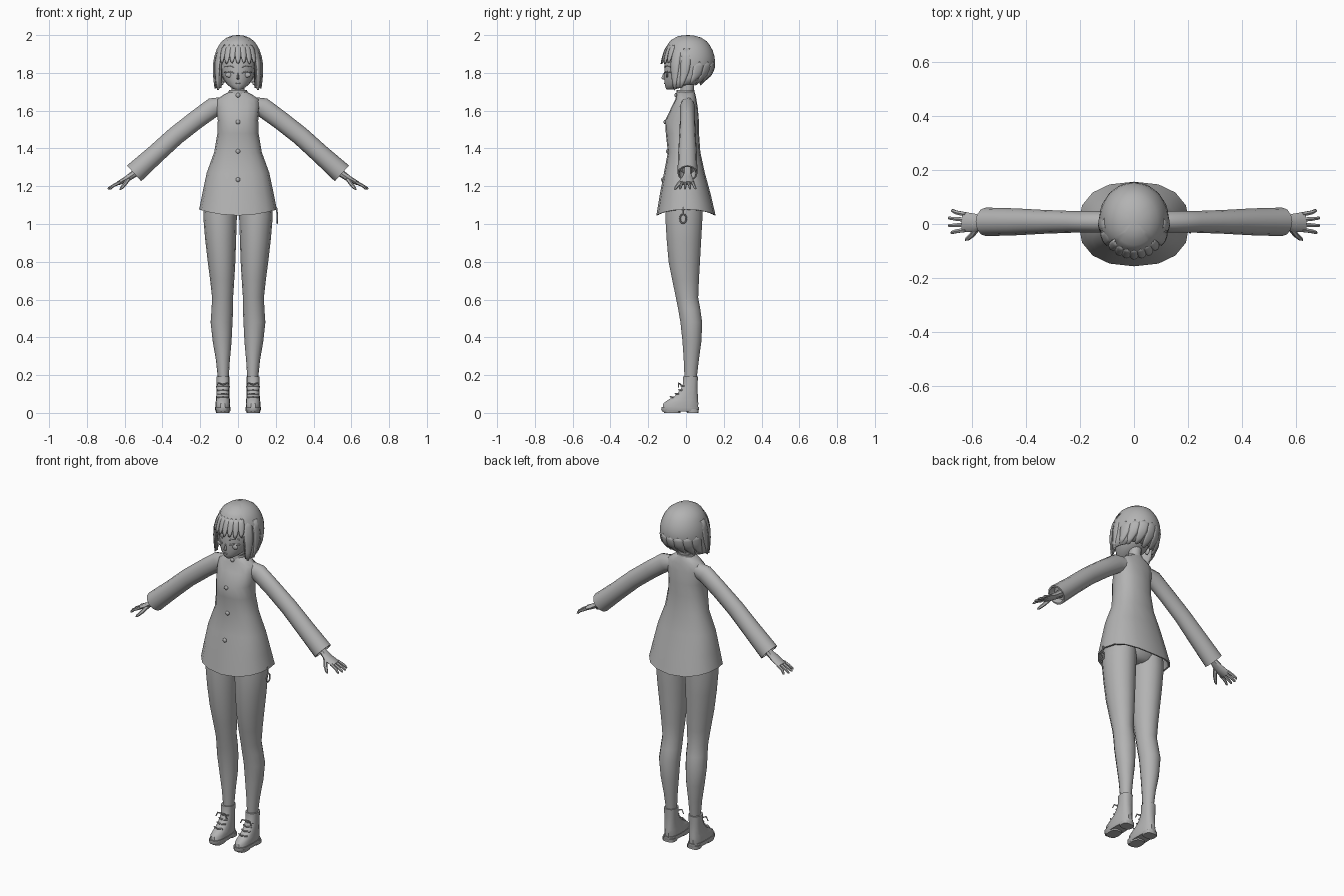
import bpy, bmesh, math
from mathutils import Vector as V

grey = bpy.data.materials.new("plain_grey")
grey.diffuse_color = (0.45, 0.45, 0.45, 1)


def finish(name, bm, mirror=False, thick=0):
    if not thick:
        bmesh.ops.recalc_face_normals(bm, faces=bm.faces)
    me = bpy.data.meshes.new(name)
    bm.to_mesh(me)
    bm.free()
    me.materials.append(grey)
    ob = bpy.data.objects.new(name, me)
    bpy.context.collection.objects.link(ob)
    if thick:
        m = ob.modifiers.new("thickness", 'SOLIDIFY')
        m.thickness, m.offset = thick, -1
    if mirror:
        ob.modifiers.new("mirror", 'MIRROR')
    return ob


def loft(name, rings, n=12, power=1.0, caps=True, mirror=False, shape=None, bm=None):
    """Skin rings given as (centre, u, v)."""
    own = bm is None
    bm = bmesh.new() if own else bm
    rows = []
    for c, u, v in rings:
        row = []
        for i in range(n):
            a = 2 * math.pi * i / n
            ca, sa = [math.copysign(abs(k) ** power, k) for k in (math.cos(a), math.sin(a))]
            p = V(c) + V(u) * ca + V(v) * sa
            row.append(bm.verts.new(shape(p) if shape else p))
        rows.append(row)
    for r, s in zip(rows, rows[1:]):
        for i in range(n):
            j = (i + 1) % n
            bm.faces.new((r[i], r[j], s[j], s[i]))
    if caps:
        bm.faces.new(rows[0])
        bm.faces.new(rows[-1])
    return finish(name, bm, mirror) if own else None


def levels(table, x=0):
    """Horizontal rings from (z, half width, front y, back y)."""
    return [((x, (f + b) / 2, z), (w, 0, 0), (0, (b - f) / 2, 0)) for z, w, f, b in table]


def path(pts, side=(0, 1, 0)):
    """Rings along a path of (point, half height, half depth)."""
    out = []
    for i, (p, h, d) in enumerate(pts):
        t = (V(pts[min(i + 1, len(pts) - 1)][0]) - V(pts[max(i - 1, 0)][0])).normalized()
        u = t.cross(V(side)).normalized()
        out.append((p, u * h, u.cross(t).normalized() * d))
    return out


def ball(name, loc, size, mirror=False):
    bm = bmesh.new()
    bmesh.ops.create_uvsphere(bm, u_segments=12, v_segments=8, radius=1)
    bmesh.ops.scale(bm, vec=size, verts=bm.verts)
    bmesh.ops.translate(bm, vec=loc, verts=bm.verts)
    return finish(name, bm, mirror)


# Coat: flared body with arched hem and an inner lining
def hem(p):
    if p.z < 1.06:
        p.z += 0.03 * (p.x / 0.2) ** 2
    return p


loft("coat", levels([
    (1.70, .045, -.045, .045), (1.685, .075, -.05, .05), (1.66, .112, -.056, .055),
    (1.62, .116, -.076, .062), (1.55, .107, -.11, .068), (1.48, .109, -.107, .069),
    (1.38, .126, -.096, .076), (1.27, .166, -.117, .10), (1.16, .189, -.138, .13),
    (1.045, .206, -.157, .157), (1.047, .196, -.147, .147), (1.15, .178, -.124, .115)]),
    n=16, power=.85, shape=hem)
loft("collar", levels([(1.66, .055, -.052, .047), (1.71, .048, -.05, .045),
                       (1.71, .040, -.042, .037), (1.68, .04, -.042, .037)]), n=16)
for z, y in ((1.682, -.053), (1.54, -.111), (1.385, -.098), (1.235, -.124)):
    ball("coat_button", (0, y, z), (.012, .008, .012))

# Sleeves with hollow cuffs
loft("sleeve", path([((.07, .008, 1.632), .042, .036), ((.13, .008, 1.618), .052, .04),
                     ((.22, .008, 1.553), .05, .04), ((.33, .008, 1.467), .05, .044),
                     ((.44, .008, 1.367), .051, .05), ((.55, .008, 1.268), .056, .053)])
     + path([((.52, .008, 1.295), .04, .04), ((.55, .008, 1.268), .047, .045)])[::-1], mirror=True)

# Hands: palm, four fingers and a thumb
bm = bmesh.new()
loft("", path([((.50, .008, 1.305), .024, .024), ((.555, .008, 1.262), .019, .022),
               ((.59, .004, 1.238), .016, .034), ((.635, .008, 1.215), .011, .037)]), n=8, bm=bm)
for y0, y1, x1 in ((.036, .050, .678), (.016, .022, .69), (-.003, -.006, .69), (-.022, -.032, .68)):
    loft("", path([((.625, y0, 1.22), .009, .009), ((.66, (y0 + y1) / 2, 1.203), .008, .008),
                   ((x1 - .004, y1, 1.188), .006, .006), ((x1, y1, 1.185), .002, .002)]), n=6, bm=bm)
loft("", path([((.58, -.012, 1.24), .012, .012), ((.60, -.04, 1.21), .01, .01),
               ((.618, -.055, 1.19), .008, .008), ((.626, -.06, 1.182), .003, .003)], (1, 0, 0)), n=6, bm=bm)
finish("hand", bm, True)

# Pelvis and legs
loft("pelvis", levels([(1.2, .14, -.09, .08), (1.1, .165, -.1, .09), (1.06, .12, -.08, .075),
                       (1.045, .05, -.05, .05)]), n=14)
legs = []
for z, xi, xo, f, b in ((1.15, .008, .175, -.105, .09), (1.04, .006, .184, -.112, .09),
                        (.92, .01, .174, -.105, .083), (.8, .014, .16, -.094, .076),
                        (.7, .02, .147, -.074, .07), (.61, .026, .137, -.055, .066),
                        (.55, .026, .14, -.043, .077), (.48, .029, .145, -.031, .087),
                        (.38, .034, .134, -.02, .083), (.28, .043, .117, -.013, .069),
                        (.17, .05, .105, -.008, .056)):
    legs += levels([(z, (xo - xi) / 2, f, b)], (xo + xi) / 2)
loft("leg", legs, n=14, mirror=True)

# Ankle boots with sole, heel, laces and bow
loft("boot", levels([(.025, .038, -.126, .066), (.05, .039, -.122, .067), (.068, .037, -.098, .066),
                     (.09, .035, -.06, .064), (.12, .034, -.032, .062), (.15, .034, -.018, .062),
                     (.192, .035, -.016, .064), (.192, .029, -.01, .057)], .08), n=14, power=.8, mirror=True)
loft("boot_sole", levels([(.008, .038, -.128, .066), (.016, .041, -.133, .07), (.032, .041, -.132, .07)], .08),
     n=14, power=.75, mirror=True)
loft("boot_heel", levels([(0, .036, .005, .066), (.02, .037, 0, .068)], .08), power=.6, mirror=True)
loft("boot_tread", levels([(0, .034, -.115, -.03), (.02, .037, -.125, -.025)], .08), power=.7, mirror=True)
bm = bmesh.new()
for y, z in ((-.083, .083), (-.056, .1), (-.038, .12), (-.026, .142)):
    loft("", path([((.052, y + .016, z), .004, .004), ((.08, y, z + .002), .004, .004),
                   ((.108, y + .016, z), .004, .004)], (0, 0, 1)), n=6, bm=bm)
for s in (-1, 1):
    loft("", path([((.08, -.026, .15), .004, .004), ((.08 + s * .025, -.04, .158), .004, .004),
                   ((.08 + s * .036, -.04, .135), .003, .003)], (0, 1, .3)), n=6, bm=bm)
finish("boot_laces", bm, True)

# Strap hanging at the hem
bm = bmesh.new()
loop = []
for i in range(13):
    a = math.pi * 2 * i / 12
    loop.append(((.208, -.015 + .017 * math.sin(a), 1.028 - .024 * math.cos(a)), .004, .004))
loft("", path(loop, (1, 0, 0)), n=6, bm=bm)
loft("", path([((.203, -.015, 1.09), .004, .004), ((.208, -.015, 1.05), .004, .004)]), n=6, bm=bm)
finish("hem_strap", bm)

# Neck, head and face
loft("neck", levels([(1.62, .04, -.035, .04), (1.7, .034, -.03, .04), (1.79, .036, -.03, .05)]))
loft("head", levels([(1.711, .014, -.1, -.07), (1.72, .034, -.109, -.03), (1.738, .057, -.113, .02),
                     (1.765, .077, -.117, .07), (1.80, .09, -.117, .1), (1.86, .1, -.115, .12),
                     (1.92, .092, -.095, .115), (1.965, .06, -.05, .075)]), n=18)
loft("nose", levels([(1.765, .007, -.122, -.1), (1.772, .007, -.131, -.1), (1.80, .003, -.119, -.1)]), n=8)
ball("mouth", (0, -.114, 1.744), (.013, .003, .003))
ball("eye", (.047, -.1, 1.79), (.021, .006, .014), True)
for nm, z, r in (("eyelash", 1.802, .004), ("eyebrow", 1.832, .003)):
    loft(nm, path([((.022, -.114, z - .002), r, r), ((.045, -.106, z + .005), r, r),
                   ((.071, -.083, z), r, r)], (0, 0, 1)), n=6, mirror=True)
ball("ear", (.092, .0, 1.79), (.012, .02, .03), True)

# Hair surface, as (z, half width, front y, back y)
HAIR = [(2.0, .02, -.01, .03), (1.993, .05, -.045, .07), (1.97, .085, -.085, .108), (1.93, .112, -.108, .138),
        (1.88, .126, -.124, .153), (1.84, .13, -.131, .155), (1.79, .13, -.127, .137),
        (1.74, .124, -.108, .08), (1.69, .118, -.095, .05)]


def on_hair(deg, z, off=0):
    for lo, hi in zip(HAIR[1:], HAIR):
        if z >= lo[0]:
            break
    t = (z - lo[0]) / (hi[0] - lo[0])
    w, f, b = [lo[k] + (hi[k] - lo[k]) * t for k in (1, 2, 3)]
    a = math.radians(deg)
    return V(((w + off) * math.sin(a), (f + b) / 2 - ((b - f) / 2 + off) * math.cos(a), z))


def grid(name, cols, thick, pole=None):
    bm = bmesh.new()
    cols = [[bm.verts.new(p) for p in c] for c in cols]
    top = bm.verts.new(pole) if pole else None
    for i in range(len(cols) if pole else len(cols) - 1):
        c, d = cols[i], cols[(i + 1) % len(cols)]
        for j in range(len(c) - 1):
            bm.faces.new((c[j + 1], d[j + 1], d[j], c[j]))
        if top:
            bm.faces.new((top, c[0], d[0]))
    return finish(name, bm, thick=thick)


# Bobbed hair shell: short over the face, long at the sides
cols = []
for i in range(48):
    d = i * 7.5
    e = min(d, 360 - d)
    low = 1.885 if e < 50 else 1.72 if e < 85 else 1.735 if e < 130 else 1.748
    cols.append([on_hair(d, 1.998 - (1.998 - low) * (j / 9) ** 1.4) for j in range(10)])
grid("hair_bob", cols, .012, (0, .01, 2.0))


# Separate pointed locks laid over the shell
def lock(name, deg, half, top, low, off):
    cols = []
    for k in (-1, -.5, 0, .5, 1):
        col = []
        for j in range(6):
            t = j / 5
            w = half * (1 - .6 * t ** 3)
            col.append(on_hair(deg + k * w, top + (low - top) * t + .006 * abs(k) * t,
                               off * min(1, t * 3) - .003 * abs(k)))
        cols.append(col)
    grid(name, cols, .008)


for i in range(-3, 4):
    lock("fringe_lock", i * 14, 8, 1.95, 1.848 + .004 * (i % 2), .005)
for s in (-1, 1):
    lock("side_lock", s * 60, 11, 1.95, 1.708, .006)
    lock("side_lock", s * 84, 11, 1.93, 1.718, .004)
for i in range(-3, 4):
    lock("back_lock", 180 + i * 22, 13, 1.86, 1.733 + .006 * (i % 2), .003)

# Smooth shading with sharp edges kept
for ob in bpy.context.scene.objects:
    ob.select_set(True)
    bpy.context.view_layer.objects.active = ob
bpy.ops.object.shade_smooth_by_angle(angle=math.radians(42))
